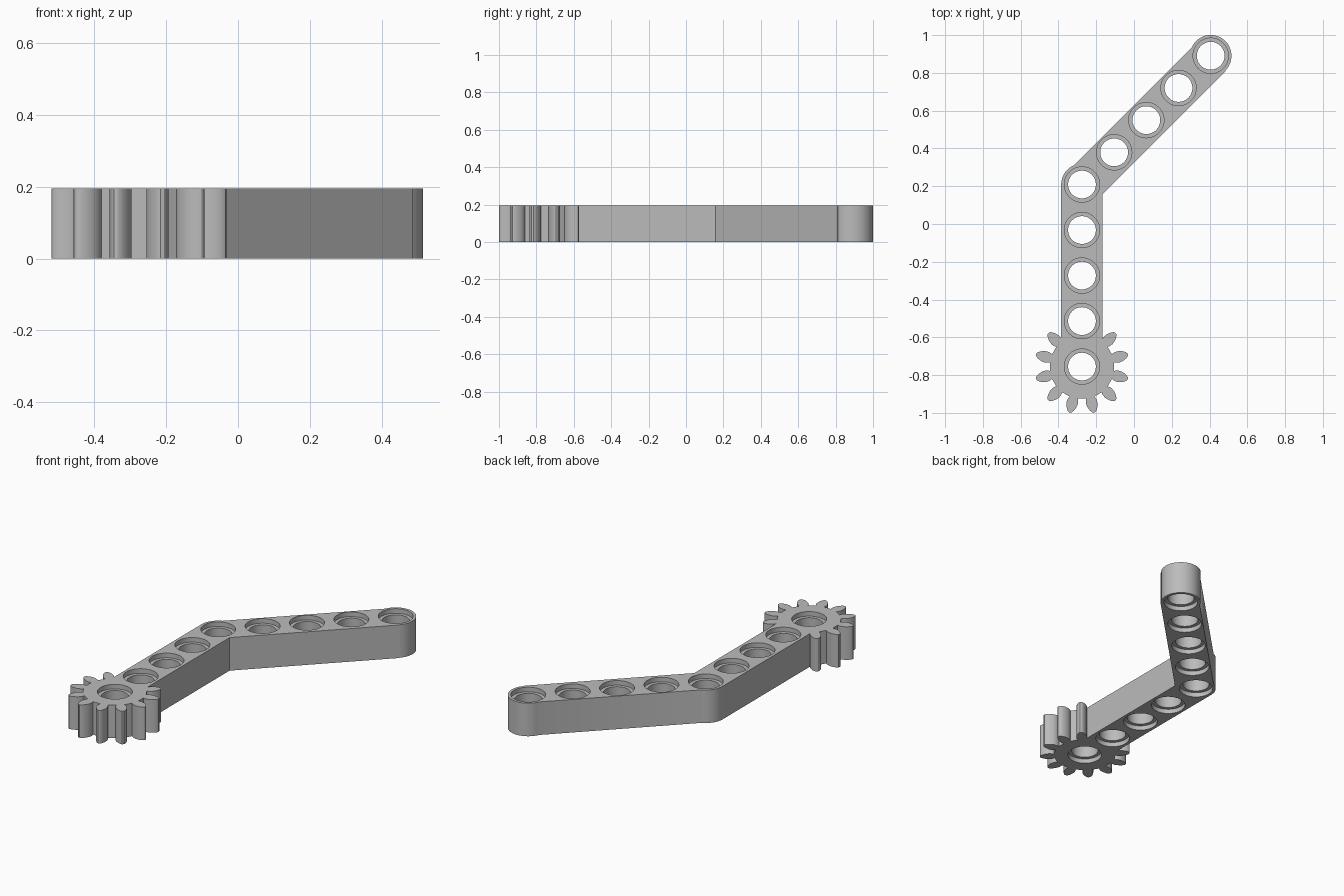
import bpy
import bmesh
from math import sin, cos, radians, pi
from mathutils import Vector

cube = bpy.data.objects.get("Cube")
if cube:
    bpy.data.objects.remove(cube, do_unlink=True)

HEIGHT = 0.195
PITCH = 0.241            # distance between holes
R = 0.11                 # half width of the beam
BORE, RIM, RIM_DEPTH = 0.0735, 0.0935, 0.027
GEAR = Vector((-0.2755, -0.755))
ELBOW = GEAR + Vector((0, 4 * PITCH))
ALONG = Vector((cos(pi / 4), sin(pi / 4)))
SIDE = Vector((ALONG.y, -ALONG.x))
END = ELBOW + ALONG * 4 * PITCH

grey = bpy.data.materials.new("light grey plastic")
grey.use_nodes = True
colour = (0.5, 0.5, 0.5, 1)
grey.diffuse_color = colour
grey.node_tree.nodes["Principled BSDF"].inputs["Base Color"].default_value = colour


def arc(center, start, stop, steps=24):
    angles = [radians(start + (stop - start) * i / steps) for i in range(steps + 1)]
    return [center + Vector((cos(a), sin(a))) * R for a in angles]


def make_object(name, bm):
    bmesh.ops.recalc_face_normals(bm, faces=bm.faces)
    mesh = bpy.data.meshes.new(name)
    bm.to_mesh(mesh)
    bm.free()
    mesh.materials.append(grey)
    obj = bpy.data.objects.new(name, mesh)
    bpy.context.collection.objects.link(obj)
    return obj


def extrude_outline(name, points):
    bm = bmesh.new()
    face = bm.faces.new([bm.verts.new((p.x, p.y, 0)) for p in points])
    top = bmesh.ops.extrude_face_region(bm, geom=[face])["geom"]
    verts = [v for v in top if isinstance(v, bmesh.types.BMVert)]
    bmesh.ops.translate(bm, verts=verts, vec=(0, 0, HEIGHT))
    return make_object(name, bm)


def boolean(target, tool, operation):
    mod = target.modifiers.new(operation.lower(), "BOOLEAN")
    mod.operation, mod.solver, mod.object = operation, "EXACT", tool
    bpy.context.view_layer.objects.active = target
    bpy.ops.object.modifier_apply(modifier=mod.name)
    bpy.data.objects.remove(tool, do_unlink=True)


# Bent beam with rounded ends
inner = R - 0.114 * SIDE.x
corner = ELBOW + Vector((R, inner + 0.114 * SIDE.y))
outline = (arc(GEAR, 360, 180) + arc(ELBOW, 180, 113, 12)
           + arc(END, 157, -45) + [END + SIDE * 0.114, corner])
beam = extrude_outline("bent_beam_with_gear", outline)

# Twelve-tooth gear: radius and half width along one tooth
tooth = [(0.170, 0.022), (0.178, 0.026), (0.188, 0.029), (0.2, 0.030),
         (0.213, 0.028), (0.226, 0.024), (0.238, 0.018), (0.247, 0.011), (0.251, 0.005)]
profile = [(r, -w) for r, w in tooth] + [(r, w) for r, w in reversed(tooth)]
teeth = []
for i in range(12):
    a = radians(15 + 30 * i)
    out, across = Vector((cos(a), sin(a))), Vector((-sin(a), cos(a)))
    teeth += [GEAR + out * r + across * w for r, w in profile]
boolean(beam, extrude_outline("gear", teeth), "UNION")

# Stepped pin holes, wider at both faces
section = [(RIM, -0.05), (RIM, RIM_DEPTH), (BORE, RIM_DEPTH),
           (BORE, HEIGHT - RIM_DEPTH), (RIM, HEIGHT - RIM_DEPTH), (RIM, HEIGHT + 0.05)]
centers = [GEAR + Vector((0, PITCH * i)) for i in range(5)]
centers += [ELBOW + ALONG * PITCH * i for i in range(1, 5)]
SIDES = 48
bm = bmesh.new()
for c in centers:
    rings = [[bm.verts.new((c.x + r * cos(2 * pi * i / SIDES), c.y + r * sin(2 * pi * i / SIDES), z))
              for i in range(SIDES)] for r, z in section]
    for low, high in zip(rings, rings[1:]):
        for i in range(SIDES):
            j = (i + 1) % SIDES
            bm.faces.new((low[i], low[j], high[j], high[i]))
    bm.faces.new(rings[0])
    bm.faces.new(rings[-1])
boolean(beam, make_object("hole_cutter", bm), "DIFFERENCE")

# Smooth curved walls, sharp edges
bpy.ops.object.select_all(action="DESELECT")
beam.select_set(True)
bpy.context.view_layer.objects.active = beam
bpy.ops.object.shade_smooth_by_angle(angle=radians(30))
